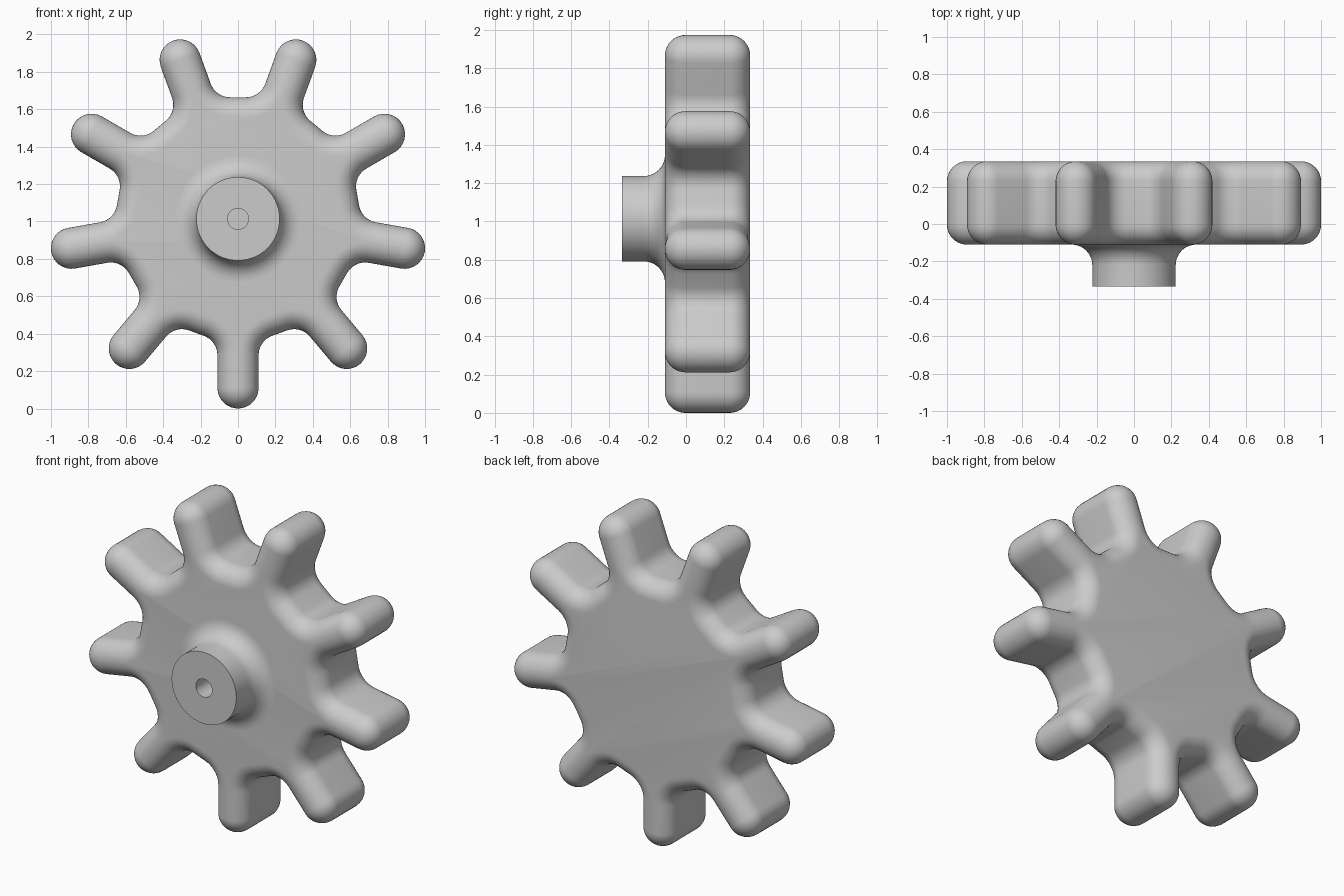
import bpy, bmesh
from math import cos, sin, pi, radians
from mathutils import Matrix, Vector

ARMS = 9
CENTER_Z = 1.014
TIP = 0.904        # distance from the axis to the centre of each arm's round tip
HALF = 0.11        # half the arm width, also the radius of the fillets
VALLEY = 0.65      # distance from the axis to the flats between arms
BEVEL = 0.107
FRONT, BACK = -0.11, 0.335
HUB_R, HUB_FRONT, HOLE_R = 0.223, -0.335, 0.056

if "Cube" in bpy.data.objects:
    bpy.data.objects.remove(bpy.data.objects["Cube"])

grey = bpy.data.materials.new("light grey")
grey.use_nodes = True
grey.diffuse_color = (0.6, 0.6, 0.6, 1)
grey.node_tree.nodes["Principled BSDF"].inputs["Base Color"].default_value = (0.6, 0.6, 0.6, 1)


def arc(cx, cy, r, start, end, steps):
    angles = [radians(start + (end - start) * i / steps) for i in range(steps + 1)]
    return [(cx + r * cos(a), cy + r * sin(a)) for a in angles]


def finish(bm, name):
    bmesh.ops.recalc_face_normals(bm, faces=bm.faces)
    mesh = bpy.data.meshes.new(name)
    bm.to_mesh(mesh)
    bm.free()
    mesh.materials.append(grey)
    obj = bpy.data.objects.new(name, mesh)
    bpy.context.collection.objects.link(obj)
    obj.location.z = CENTER_Z
    bpy.ops.object.select_all(action='DESELECT')
    obj.select_set(True)
    bpy.context.view_layer.objects.active = obj
    bpy.ops.object.shade_smooth_by_angle(angle=radians(35))
    return obj


def outline(inset):
    """Star outline moved inwards by the inset, as (x, z) points."""
    step = pi / ARMS
    fy = 2 * HALF
    fx = (VALLEY + HALF - fy * sin(step)) / cos(step)
    valley = 180 + 180 / ARMS
    sector = (arc(fx, -fy, HALF + inset, 360 - valley, 90, 8)
              + arc(TIP, 0, HALF - inset, -90, 90, 16)
              + arc(fx, fy, HALF + inset, 270, valley, 8))
    points = []
    for i in range(ARMS):
        a = 2 * pi * i / ARMS - pi / 2
        points += [(x * cos(a) - y * sin(a), x * sin(a) + y * cos(a)) for x, y in sector]
    return points


# Nine-armed body with fully rounded front and back edges
bm = bmesh.new()
rounding = arc(BEVEL, BEVEL, BEVEL, 270, 180, 10)   # (inset, depth below the face)
levels = [(d, FRONT + h) for d, h in rounding]
levels += [(d, BACK - h) for d, h in reversed(rounding)]
rings = [[bm.verts.new((x, y, z)) for x, z in outline(d)] for d, y in levels]
for a, b in zip(rings, rings[1:]):
    for i in range(len(a)):
        bm.faces.new((a[i - 1], a[i], b[i], b[i - 1]))
bm.faces.new(rings[0])
bm.faces.new(rings[-1])
finish(bm, "star_body")

# Turned hub with a blind bore and a flare that runs into the body
bm = bmesh.new()
profile = [(0, FRONT - 0.02), (HOLE_R, FRONT - 0.02), (HOLE_R, HUB_FRONT), (HUB_R, HUB_FRONT)]
profile += arc(HUB_R + HALF, FRONT - HALF, HALF, 180, 90, 10)
verts = [bm.verts.new((r, y, 0)) for r, y in profile]
edges = [bm.edges.new(pair) for pair in zip(verts, verts[1:])]
bmesh.ops.spin(bm, geom=verts + edges, cent=(0, 0, 0), axis=(0, 1, 0),
               angle=2 * pi, steps=64, use_duplicate=False)
bmesh.ops.remove_doubles(bm, verts=bm.verts, dist=0.0001)
hub = finish(bm, "hub")
# The open flare must face outwards
if max(hub.data.polygons, key=lambda p: p.center.xz.length).normal.y > 0:
    hub.data.flip_normals()
